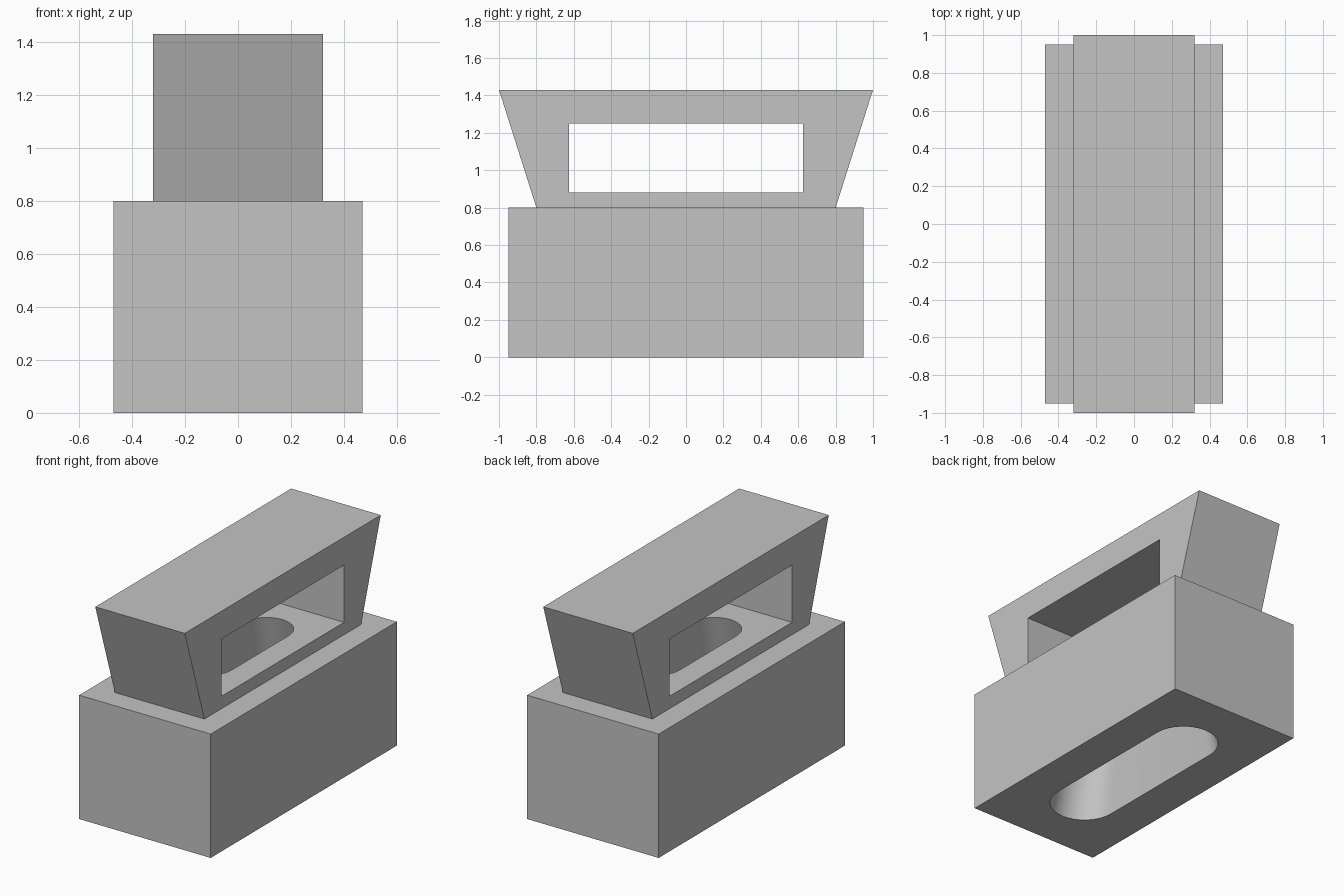
import bpy
import bmesh
from math import cos, sin, pi, radians

if "Cube" in bpy.data.objects:
    bpy.data.objects.remove(bpy.data.objects["Cube"], do_unlink=True)

grey = bpy.data.materials.new("plain grey")
grey.use_nodes = True
color = (0.55, 0.55, 0.55, 1)
grey.diffuse_color = color
grey.node_tree.nodes["Principled BSDF"].inputs["Base Color"].default_value = color


def loft(name, start, end):
    """Solid between two matching rings of points."""
    bm = bmesh.new()
    a = [bm.verts.new(p) for p in start]
    b = [bm.verts.new(p) for p in end]
    bm.faces.new(a)
    bm.faces.new(b)
    for i in range(len(a)):
        j = (i + 1) % len(a)
        bm.faces.new((a[i], a[j], b[j], b[i]))
    bmesh.ops.recalc_face_normals(bm, faces=bm.faces)
    mesh = bpy.data.meshes.new(name)
    bm.to_mesh(mesh)
    bm.free()
    mesh.materials.append(grey)
    obj = bpy.data.objects.new(name, mesh)
    bpy.context.collection.objects.link(obj)
    return obj


def side_prism(name, profile, half_width):
    """Extrude a (y, z) profile across x."""
    return loft(name, [(-half_width, y, z) for y, z in profile],
                [(half_width, y, z) for y, z in profile])


def trapezoid(low, high, bottom, top):
    return [(-low, bottom), (low, bottom), (high, top), (-high, top)]


def slot_ring(radius, straight, z, steps=16):
    """Stadium outline, long along y."""
    ring = []
    for side in (1, -1):
        for i in range(steps + 1):
            t = pi * i / steps
            ring.append((side * radius * cos(t),
                         side * (straight + radius * sin(t)), z))
    return ring


def cut(obj, cutter):
    mod = obj.modifiers.new("cut", "BOOLEAN")
    mod.operation = "DIFFERENCE"
    mod.solver = "EXACT"
    mod.object = cutter
    bpy.ops.object.select_all(action="DESELECT")
    obj.select_set(True)
    bpy.context.view_layer.objects.active = obj
    bpy.ops.object.modifier_apply(modifier=mod.name)


# Main blocks
base = side_prism("base_block", trapezoid(0.95, 0.95, 0, 0.8), 0.47)
handle = side_prism("handle", trapezoid(0.8, 1.0, 0.8, 1.43), 0.32)

# Cutters: grip window, and a slot that narrows from the underside to the window floor
window = side_prism("window_cutter", trapezoid(0.625, 0.625, 0.88, 1.25), 0.6)


def slot_at(z):
    t = z / 0.88
    return slot_ring(0.21 - 0.05 * t, 0.47 - 0.18 * t, z)


slot = loft("slot_cutter", slot_at(-0.05), slot_at(0.95))

cut(handle, window)
cut(handle, slot)
cut(base, slot)

for obj in (base, handle):
    bpy.ops.object.select_all(action="DESELECT")
    obj.select_set(True)
    bpy.context.view_layer.objects.active = obj
    bpy.ops.object.shade_smooth_by_angle(angle=radians(30))

for helper in (window, slot):
    bpy.data.objects.remove(helper, do_unlink=True)
